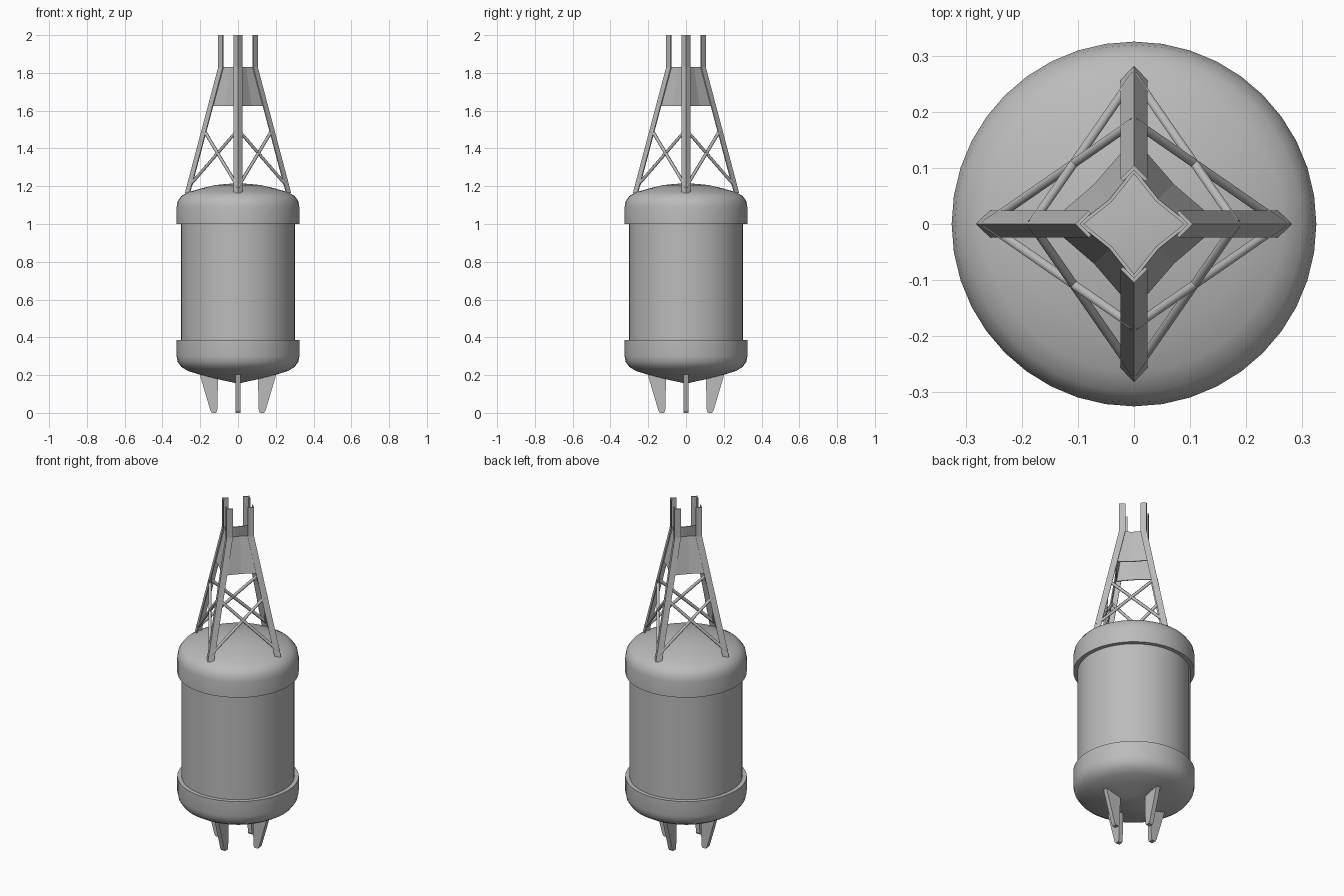
import bpy, bmesh, math
from mathutils import Vector, Matrix

if "Cube" in bpy.data.objects:
    bpy.data.objects.remove(bpy.data.objects["Cube"])

grey = bpy.data.materials.new("plain grey")
grey.use_nodes = True
grey.diffuse_color = (0.5, 0.5, 0.5, 1)
grey.node_tree.nodes["Principled BSDF"].inputs["Base Color"].default_value = (0.5, 0.5, 0.5, 1)


def finish(name, bm, smooth=None):
    bmesh.ops.recalc_face_normals(bm, faces=bm.faces)
    mesh = bpy.data.meshes.new(name)
    bm.to_mesh(mesh)
    bm.free()
    mesh.materials.append(grey)
    obj = bpy.data.objects.new(name, mesh)
    bpy.context.collection.objects.link(obj)
    if smooth:
        bpy.ops.object.select_all(action='DESELECT')
        obj.select_set(True)
        bpy.context.view_layer.objects.active = obj
        bpy.ops.object.shade_smooth_by_angle(angle=math.radians(smooth))
    return obj


def lathe(name, profile, segments=40):
    bm = bmesh.new()
    verts = [bm.verts.new((r, 0, z)) for r, z in profile]
    edges = [bm.edges.new(pair) for pair in zip(verts, verts[1:])]
    bmesh.ops.spin(bm, geom=verts + edges, cent=(0, 0, 0), axis=(0, 0, 1),
                   angle=math.tau, steps=segments)
    bmesh.ops.remove_doubles(bm, verts=bm.verts, dist=0.0005)
    return finish(name, bm, 40)


def loft(bm, rings):
    """Skin matching closed rings and cap both ends."""
    rows = [[bm.verts.new(p) for p in ring] for ring in rings]
    n = len(rows[0])
    for a, b in zip(rows, rows[1:]):
        for i in range(n):
            j = (i + 1) % n
            bm.faces.new((a[i], a[j], b[j], b[i]))
    bm.faces.new(rows[0])
    bm.faces.new(rows[-1])


def rod(bm, start, end, radius):
    direction = end - start
    matrix = Matrix.Translation((start + end) / 2) @ direction.to_track_quat('Z', 'Y').to_matrix().to_4x4()
    bmesh.ops.create_cone(bm, cap_ends=True, segments=6, radius1=radius, radius2=radius,
                          depth=direction.length, matrix=matrix)


TOP, BEND, FOOT = 2.0, 1.83, 1.165


def leg_radius(z):
    return 0.105 + max(0, BEND - z) * 0.265


# Drum with domed end caps
lathe("drum", [(0.302, 0.37), (0.302, 1.02)])
lathe("lower_cap", [(0, 0.155), (0.1, 0.177), (0.2, 0.202), (0.265, 0.222), (0.3, 0.243),
                    (0.319, 0.27), (0.325, 0.3), (0.325, 0.387), (0.3, 0.387)])
lathe("upper_cap", [(0.3, 1.0), (0.325, 1.0), (0.325, 1.09), (0.319, 1.122), (0.3, 1.148),
                    (0.265, 1.168), (0.2, 1.187), (0.12, 1.206), (0.05, 1.213), (0, 1.214)])

names = ["left", "back", "right", "front"]
for k, side in enumerate(names):
    turn = Matrix.Rotation(k * math.pi / 2, 3, 'Z')
    following = Matrix.Rotation((k + 1) * math.pi / 2, 3, 'Z')

    # Angle-iron leg, corner outward, bent upright at the top
    def angle_ring(z):
        r, w, t = leg_radius(z), 0.024, 0.009
        outline = [(r, 0), (r - w, w), (r - w - t / 2, w - t / 2), (r - t, 0),
                   (r - w - t / 2, t / 2 - w), (r - w, -w)]
        return [turn @ Vector((x, y, z)) for x, y in outline]
    bm = bmesh.new()
    loft(bm, [angle_ring(z) for z in (FOOT, BEND, TOP)])
    finish(side + "_tower_leg", bm)

    # Slightly folded plate between neighbouring legs
    def plate_ring(z):
        r = leg_radius(z) - 0.006
        a, b = turn @ Vector((r, 0, z)), following @ Vector((r, 0, z))
        inward = -Vector((a.x + b.x, a.y + b.y, 0)).normalized()
        outer = [a, (a + b) / 2 + inward * 0.008, b]
        return outer + [p + inward * 0.006 for p in reversed(outer)]
    bm = bmesh.new()
    loft(bm, [plate_ring(1.625), plate_ring(BEND)])
    finish(side + "_tower_plate", bm)

    # Crossed braces
    bm = bmesh.new()
    for low, high in ((turn, following), (following, turn)):
        start = low @ Vector((leg_radius(1.195) - 0.01, 0, 1.195))
        end = high @ Vector((leg_radius(1.5) - 0.01, 0, 1.5))
        rod(bm, start, end, 0.009)
    finish(side + "_cross_braces", bm, 65)

    # Tapered foot fin with a rounded tip
    fin = [(0.105, 0.205), (0.11, 0.012), (0.116, 0.0), (0.138, 0.0), (0.146, 0.012), (0.203, 0.205)]
    bm = bmesh.new()
    loft(bm, [[turn @ Vector((x, y, z)) for x, z in fin] for y in (-0.013, 0.013)])
    finish(side + "_foot_fin", bm)
